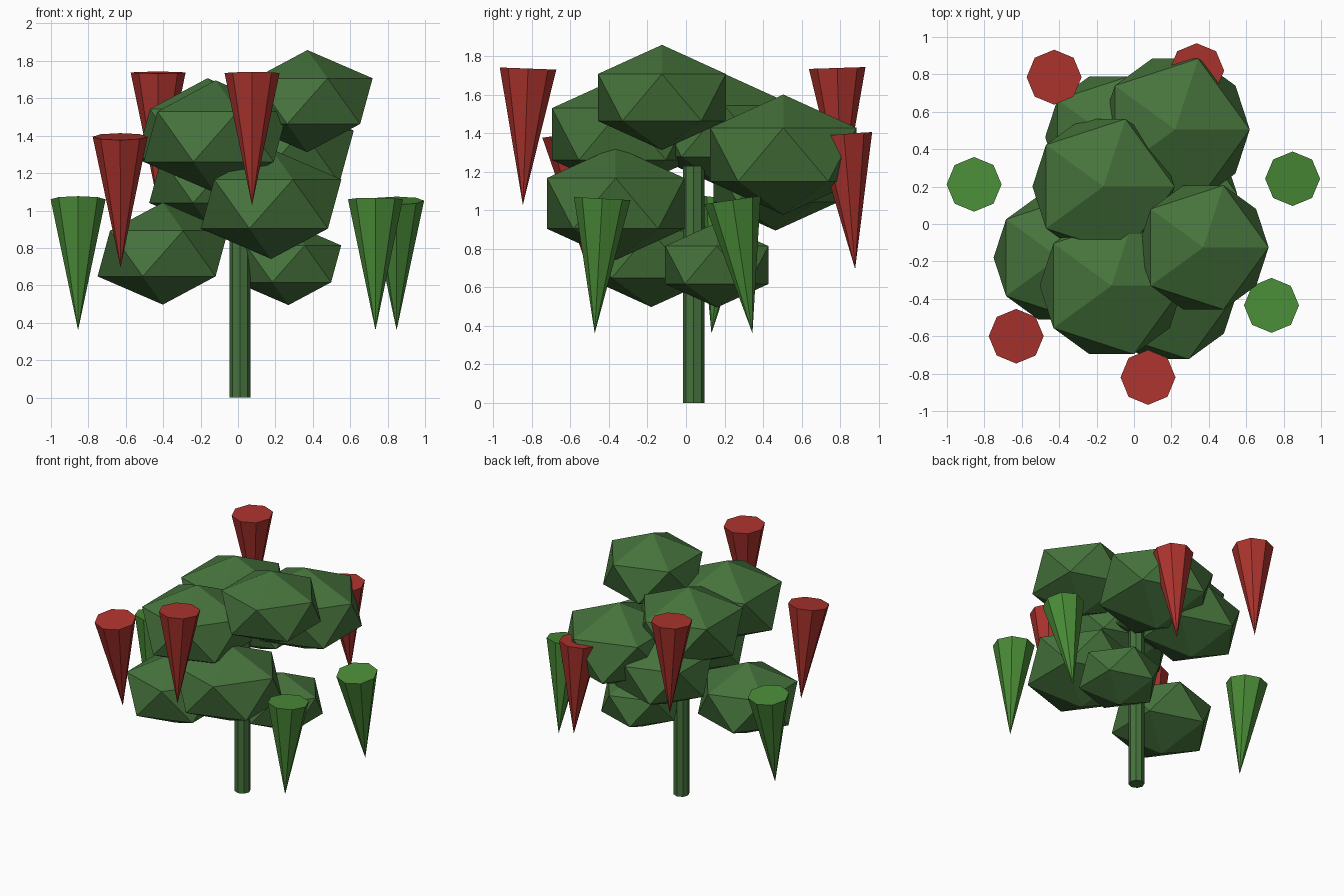
import bpy
import bmesh
from mathutils import Matrix, Vector

cube = bpy.data.objects.get("Cube")
if cube:
    bpy.data.objects.remove(cube)


def make_material(name, rgb):
    mat = bpy.data.materials.new(name)
    mat.use_nodes = True
    colour = (*rgb, 1.0)
    mat.diffuse_color = colour
    mat.node_tree.nodes["Principled BSDF"].inputs["Base Color"].default_value = colour
    return mat


LEAF = make_material("leaf green", (0.061, 0.171, 0.045))
BRIGHT = make_material("bright green", (0.068, 0.26, 0.038))
RED = make_material("deep red", (0.42, 0.034, 0.027))


def add_object(name, bm, mat):
    bmesh.ops.remove_doubles(bm, verts=bm.verts, dist=0.0001)
    bmesh.ops.recalc_face_normals(bm, faces=bm.faces)
    mesh = bpy.data.meshes.new(name)
    bm.to_mesh(mesh)
    bm.free()
    mesh.materials.append(mat)
    obj = bpy.data.objects.new(name, mesh)
    bpy.context.collection.objects.link(obj)
    return obj


def tapered_post(name, base, top, base_radius, top_radius, mat):
    """Eight-sided post or spike running from base to top."""
    base, top = Vector(base), Vector(top)
    axis = top - base
    turn = Vector((0, 0, 1)).rotation_difference(axis).to_matrix().to_4x4()
    bm = bmesh.new()
    bmesh.ops.create_cone(bm, cap_ends=True, segments=8, radius1=base_radius,
                          radius2=top_radius, depth=axis.length,
                          matrix=Matrix.Translation((base + top) / 2) @ turn)
    return add_object(name, bm, mat)


def leaf_clump(name, centre, radius):
    """Flattened twenty-sided ball of foliage."""
    bm = bmesh.new()
    squash = Matrix.Diagonal((radius, radius, radius * 0.7, 1))
    bmesh.ops.create_icosphere(bm, subdivisions=1, radius=1,
                               matrix=Matrix.Translation(centre) @ squash)
    return add_object(name, bm, LEAF)


# Trunk
tapered_post("trunk", (0.011, 0.04, 0), (0.011, 0.04, 1.23), 0.056, 0.056, LEAF)

# Foliage clumps: centre and radius
clumps = {
    "crown_clump": ((0.371, -0.125, 1.585), 0.39),
    "upper_front_clump": ((-0.12, -0.33, 1.395), 0.43),
    "upper_middle_clump": ((-0.163, 0.20, 1.41), 0.425),
    "upper_back_clump": ((0.22, 0.505, 1.288), 0.446),
    "middle_back_clump": ((-0.135, 0.465, 1.16), 0.38),
    "middle_front_clump": ((0.177, -0.365, 1.035), 0.42),
    "lower_right_clump": ((-0.402, -0.18, 0.77), 0.39),
    "lower_left_clump": ((0.27, 0.16, 0.715), 0.315),
}
for name, (centre, radius) in clumps.items():
    leaf_clump(name, centre, radius)

# Hanging spikes: point, centre of the wide end, colour
spikes = {
    "red_spike_front": ((0.075, -0.847, 1.027), (0.075, -0.82, 1.735), RED),
    "red_spike_front_right": ((-0.628, -0.51, 0.695), (-0.63, -0.60, 1.395), RED),
    "red_spike_back_right": ((-0.427, 0.808, 1.03), (-0.427, 0.785, 1.738), RED),
    "red_spike_back_left": ((0.345, 0.878, 0.694), (0.335, 0.82, 1.393), RED),
    "green_spike_right": ((-0.855, 0.132, 0.36), (-0.855, 0.212, 1.06), BRIGHT),
    "green_spike_left": ((0.848, 0.345, 0.36), (0.848, 0.242, 1.053), BRIGHT),
    "green_spike_front_left": ((0.735, -0.474, 0.36), (0.735, -0.435, 1.06), BRIGHT),
}
for name, (point, top, mat) in spikes.items():
    tapered_post(name, point, top, 0, 0.147, mat)
